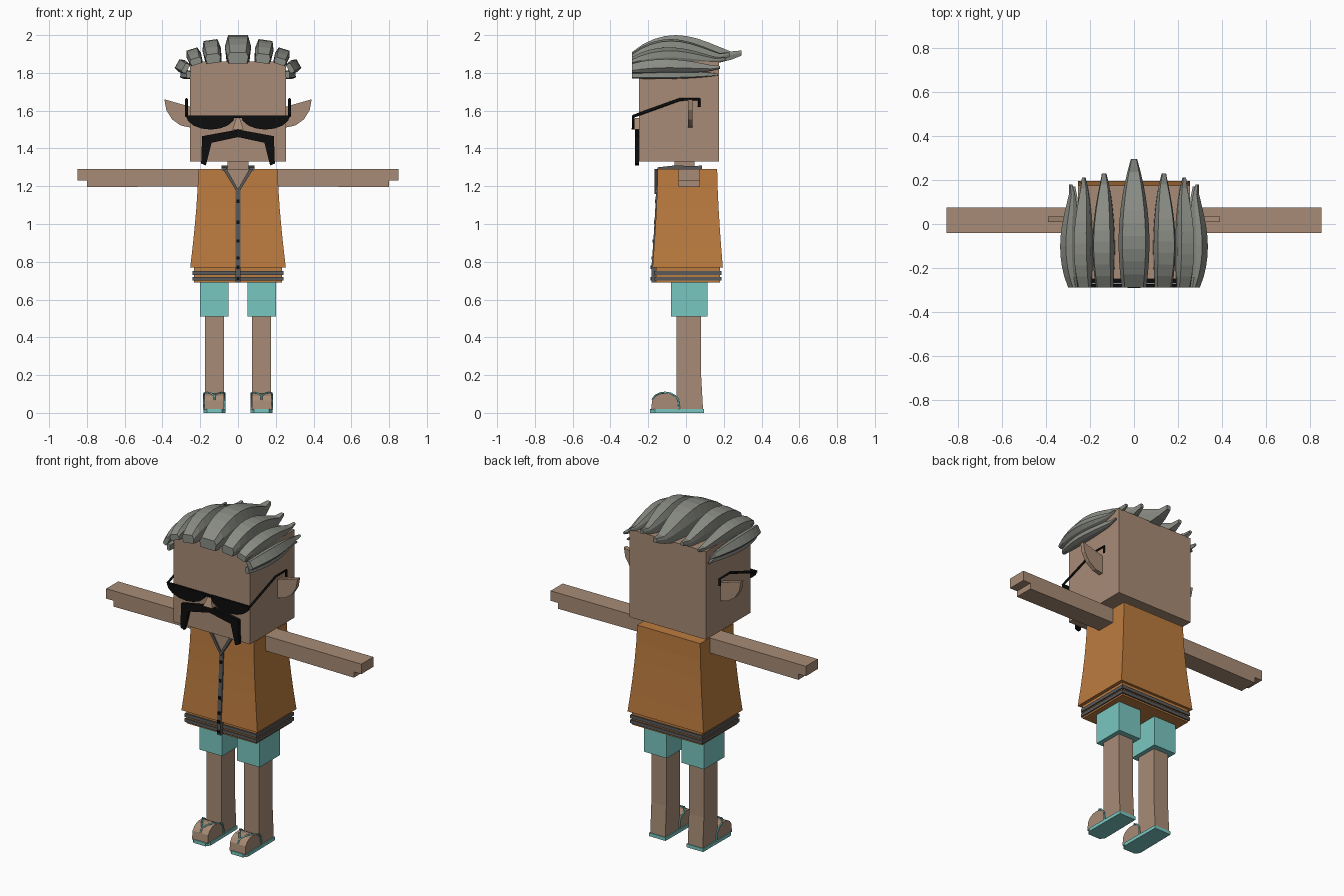
import bpy
import bmesh
from math import cos, pi, radians, sin

if "Cube" in bpy.data.objects:
    bpy.data.objects.remove(bpy.data.objects["Cube"], do_unlink=True)


def material(name, *rgb):
    mat = bpy.data.materials.new(name)
    mat.use_nodes = True
    mat.diffuse_color = (*rgb, 1)
    shader = mat.node_tree.nodes["Principled BSDF"]
    shader.inputs["Base Color"].default_value = (*rgb, 1)
    return mat


SKIN = material("skin", 0.39, 0.26, 0.18)
ORANGE = material("orange_cloth", 0.5, 0.2, 0.05)
TEAL = material("teal", 0.19, 0.57, 0.53)
HAIR = material("grey_hair", 0.25, 0.26, 0.23)
TRIM = material("dark_grey_trim", 0.1, 0.1, 0.1)
BLACK = material("black", 0.004, 0.004, 0.004)


def link(name, data, mat):
    data.materials.append(mat)
    obj = bpy.data.objects.new(name, data)
    bpy.context.collection.objects.link(obj)


def loft(name, rings, mat):
    """Skin a list of equal-length point rings and cap both ends."""
    bm = bmesh.new()
    rows = [[bm.verts.new(point) for point in ring] for ring in rings]
    count = len(rows[0])
    for lower, upper in zip(rows, rows[1:]):
        for i in range(count):
            j = (i + 1) % count
            bm.faces.new((lower[i], lower[j], upper[j], upper[i]))
    bm.faces.new(rows[0])
    bm.faces.new(rows[-1])
    bmesh.ops.recalc_face_normals(bm, faces=bm.faces[:])
    mesh = bpy.data.meshes.new(name)
    bm.to_mesh(mesh)
    bm.free()
    link(name, mesh, mat)


def ring(left, right, front, back, z):
    """Rectangular horizontal cross-section."""
    return [(left, front, z), (right, front, z), (right, back, z), (left, back, z)]


def box(name, left, right, front, back, low, high, mat):
    loft(name, [ring(left, right, front, back, z) for z in (low, high)], mat)


def plate(name, outline, front, back, mat, side=1):
    """Outline in x and z, given depth along y."""
    loft(name, [[(side * x, y, z) for x, z in outline] for y in (front, back)], mat)


def slab(name, outline, left, right, mat):
    """Outline in y and z, given width along x."""
    loft(name, [[(x, y, z) for y, z in outline] for x in (left, right)], mat)


def tube(name, points, radius, mat):
    curve = bpy.data.curves.new(name, "CURVE")
    curve.dimensions = "3D"
    curve.bevel_depth = radius
    curve.bevel_resolution = 0
    line = curve.splines.new("POLY")
    line.points.add(len(points) - 1)
    for target, point in zip(line.points, points):
        target.co = (*point, 1)
    link(name, curve, mat)


def arc(start, end, steps):
    """Angles in radians, evenly spaced from start to end."""
    return [radians(start + (end - start) * i / steps) for i in range(steps + 1)]


# Head, neck and nose
box("head", -0.255, 0.255, -0.25, 0.175, 1.33, 1.86, SKIN)
box("neck", -0.055, 0.055, -0.06, 0.045, 1.2, 1.34, SKIN)
loft("nose", [ring(-0.03, 0.03, -0.29, -0.24, 1.5),
              ring(-0.01, 0.01, -0.27, -0.24, 1.56)], SKIN)

# Shirt flaring towards its hem
SHOULDER, HEM = 1.29, 0.77


def flare(z):
    return ((SHOULDER - z) / (SHOULDER - HEM)) ** 1.5


def shirt_front(z):
    return -0.15 - 0.027 * flare(max(z, HEM))


levels = [HEM + (SHOULDER - HEM) * i / 5 for i in range(6)]
sections = []
for z in levels:
    half = 0.21 + 0.043 * flare(z)
    sections.append(ring(-half, half, shirt_front(z), 0.165 + 0.03 * flare(z), z))
loft("shirt", sections, ORANGE)
box("waistband", -0.233, 0.233, -0.158, 0.18, 0.69, HEM, ORANGE)
for name, z in (("lower", 0.7), ("upper", 0.73)):
    box(f"{name}_waist_stripe", -0.24, 0.24, -0.166, 0.188, z, z + 0.02, TRIM)

# Button strip, buttons and open neckline
loft("placket", [ring(-0.013, 0.013, shirt_front(z) - 0.006, -0.14, z)
                 for z in [0.69] + levels[:-1]], TRIM)
for z in (0.71, 0.77, 0.82, 0.91, 1.01, 1.12):
    front = shirt_front(z) - 0.01
    box("button", -0.008, 0.008, front, front + 0.009, z - 0.009, z + 0.009, BLACK)
plate("neckline", [(0, 1.17), (0.06, SHOULDER), (-0.06, SHOULDER)], -0.158, -0.14, SKIN)
box("collar_back", -0.085, 0.085, 0.065, 0.085, 1.28, 1.31, TRIM)


def hair_lock(name, side, x, z, half, height, roll, back):
    """Swept lock: domed towards the front, tapering to a flicked tip."""
    tilt, front = radians(roll), -0.287
    rings = []
    for i in range(11):
        t = i / 10
        dome = max(sin(pi * min(t / 0.9, 1) ** 0.85), 0)
        flick = max((t - 0.7) / 0.3, 0) ** 2
        top = 0.35 + 0.65 * dome + 0.07 * flick
        low = 0.3 * flick - 0.07
        bend = (t - 0.35) / 0.65
        width = half * (1 - (0.8 if bend > 0 else 0.7) * bend ** 2)
        middle = low + (top - low) * 0.6
        section = []
        for across, up in ((-0.85, low), (0.85, low), (1, middle),
                           (0.75, top), (-0.75, top), (-1, middle)):
            u, v = across * width, up * height
            section.append((side * (x + u * cos(tilt) + v * sin(tilt)),
                            front + t * (back - front),
                            z - u * sin(tilt) + v * cos(tilt)))
        rings.append(section)
    loft(name, rings, HAIR)


# Hair: centre lock, then paired locks stepping down each side
hair_lock("centre_hair_lock", 1, 0, 1.86, 0.07, 0.14, 0, 0.295)
SIDE_LOCKS = {
    "inner": (0.13, 1.86, 0.05, 0.115, 8, 0.23),
    "outer": (0.22, 1.85, 0.04, 0.08, 18, 0.21),
    "upper_side": (0.27, 1.82, 0.035, 0.06, 60, 0.18),
    "lower_side": (0.255, 1.79, 0.025, 0.05, 85, 0.17),
}

# Shared outlines of the paired parts
lens = [(0.145 + 0.13 * cos(a), 1.575 - 0.075 * sin(a)) for a in arc(0, 180, 8)]
ear = [(0.25 + 0.14 * sin(a), 1.66 - 0.15 * cos(a)) for a in arc(0, 90, 4)] + [(0.25, 1.62)]
moustache = [(0, 1.5), (0.19, 1.465), (0.195, 1.32), (0.17, 1.31), (0.14, 1.43), (0, 1.46)]
arm = [(0.19, SHOULDER), (0.85, SHOULDER), (0.85, 1.23), (0.8, 1.23), (0.8, 1.195), (0.19, 1.2)]
leg = [(-0.05, 0.02), (0.09, 0.02), (0.08, 0.2), (0.08, 0.53), (-0.05, 0.53)]
foot = [(-0.11 - 0.075 * cos(a), 0.015 + 0.09 * max(sin(a), 0) ** 0.6) for a in arc(0, 180, 8)]
collar = [(-0.155, 1.28), (-0.15, 1.3), (-0.06, 1.31), (0.085, 1.305), (0.085, 1.28)]
neck_edge = [(0, 1.16), (0.08, SHOULDER), (0.06, SHOULDER), (0, 1.185)]

# Sunglasses bridge
box("sunglasses_bridge", -0.03, 0.03, -0.285, -0.275, 1.56, 1.575, BLACK)

for name, side in (("left", 1), ("right", -1)):
    for place, shape in SIDE_LOCKS.items():
        hair_lock(f"{name}_{place}_hair_lock", side, *shape)

    # Face
    plate(f"{name}_lens", lens, -0.287, -0.273, BLACK, side)
    temple = side * 0.273
    tube(f"{name}_temple", [(temple, -0.28, 1.57), (temple, -0.03, 1.66),
                            (temple, 0.07, 1.66), (temple, 0.07, 1.62)], 0.008, BLACK)
    plate(f"{name}_moustache", moustache, -0.27, -0.25, BLACK, side)
    plate(f"{name}_ear", ear, 0.01, 0.035, SKIN, side)

    # Arm and collar
    plate(f"{name}_arm", arm, -0.04, 0.074, SKIN, side)
    plate(f"{name}_neckline_edge", neck_edge, -0.166, -0.14, TRIM, side)
    slab(f"{name}_collar", collar, side * 0.062, side * 0.088, TRIM)

    # Shorts, leg and foot
    middle = side * 0.125
    box(f"{name}_shorts_leg", middle - 0.075, middle + 0.075, -0.08, 0.113, 0.51, 0.72, TEAL)
    slab(f"{name}_leg", leg, middle - 0.05, middle + 0.05, SKIN)
    slab(f"{name}_foot", foot, middle - 0.052, middle + 0.052, SKIN)

    # Sandal: sole with clipped toe corners, straps parting over the foot
    sole = [(middle + x, y) for x, y in ((-0.055, 0.095), (0.055, 0.095), (0.058, -0.165),
                                         (0.04, -0.19), (-0.04, -0.19), (-0.058, -0.165))]
    loft(f"{name}_sole", [[(x, y, z) for x, y in sole] for z in (0, 0.02)], TEAL)
    for edge, part in ((-1, "first"), (1, "second")):
        path = []
        for i, (y, z) in enumerate(foot[1:]):
            spread = min(max(i - 1, 0) / 3, 1)
            path.append((middle + edge * 0.055 * spread, y, z + 0.003))
        tube(f"{name}_{part}_sandal_strap", path, 0.005, TEAL)
